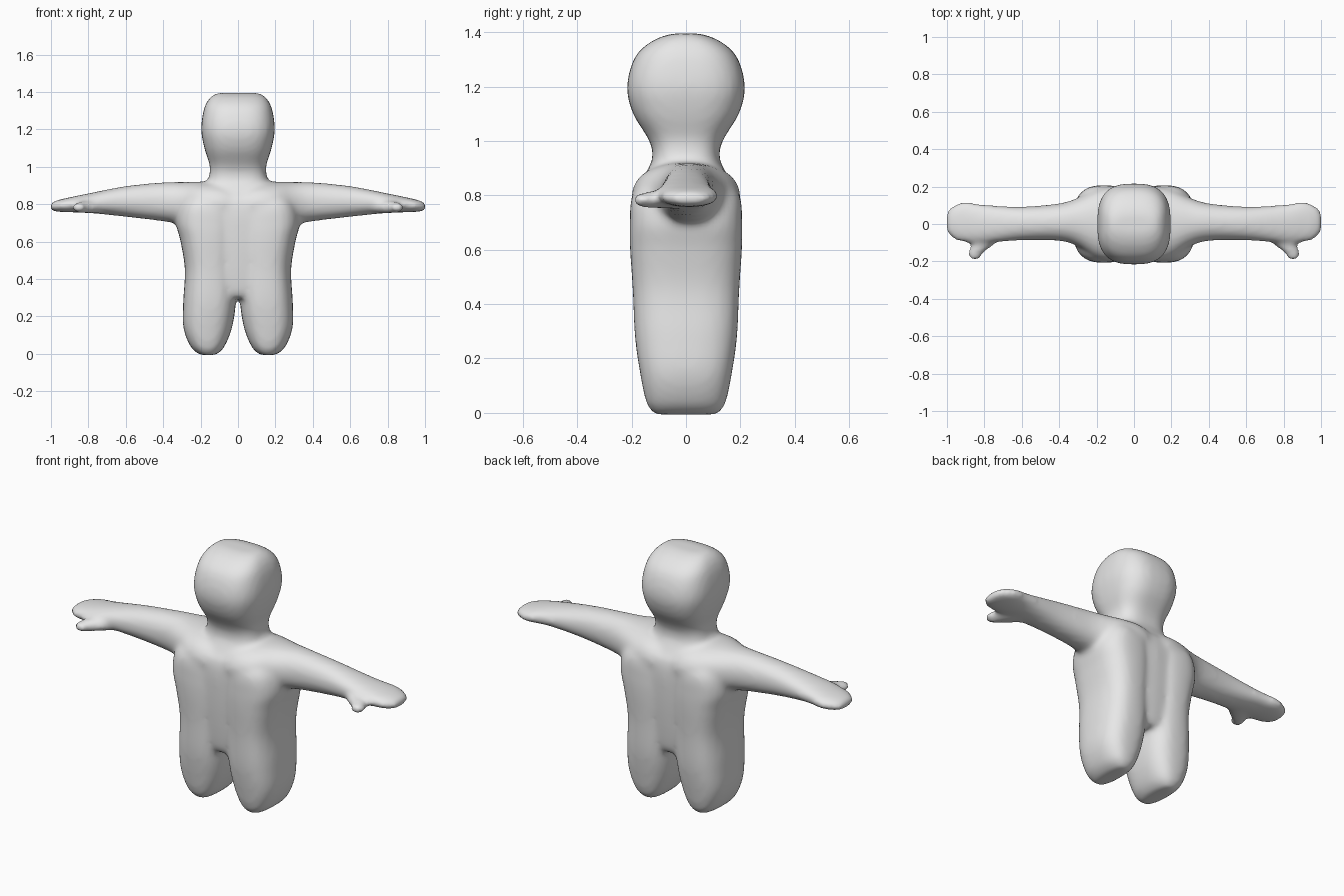
import bpy
import bmesh
from math import cos, sin, pi, copysign

SIDES = 32   # points round each cross-section
STEPS = 5    # in-between rings per section

cube = bpy.data.objects.get("Cube")
if cube:
    bpy.data.objects.remove(cube, do_unlink=True)

clay = bpy.data.materials.new("clay_grey")
clay.use_nodes = True
clay.diffuse_color = (0.8, 0.8, 0.8, 1)
clay.node_tree.nodes["Principled BSDF"].inputs["Base Color"].default_value = (0.8, 0.8, 0.8, 1)


def spline(a, b, c, d, t):
    """Smooth value between b and c."""
    return b + 0.5 * t * (c - a + t * (2 * a - 5 * b + 4 * c - d + t * (3 * (b - c) + d - a)))


def rings_of(sections):
    last = len(sections) - 1
    for i in range(last):
        quad = [sections[min(max(i + k, 0), last)] for k in (-1, 0, 1, 2)]
        for s in range(STEPS):
            yield [spline(*v, s / STEPS) for v in zip(*quad)]
    yield sections[last]


def loft(bm, sections, place, power=2.5):
    """Closed skin over sections of (position, centre u, centre v, half u, half v)."""
    def bulge(w):
        return copysign(abs(w) ** (2 / power), w)

    rings = []
    for p, cu, cv, hu, hv in rings_of(sections):
        angles = [2 * pi * k / SIDES for k in range(SIDES)]
        rings.append([bm.verts.new(place(p, cu + hu * bulge(cos(a)), cv + hv * bulge(sin(a))))
                      for a in angles])
    for low, high in zip(rings, rings[1:]):
        for k in range(SIDES):
            n = (k + 1) % SIDES
            bm.faces.new((low[k], low[n], high[n], high[k]))
    bm.faces.new(rings[0])
    bm.faces.new(rings[-1])


bm = bmesh.new()

# Head and neck, running down into the chest
head = [(0.75, 0, 0, .20, .19), (.85, 0, 0, .19, .165), (.93, 0, 0, .16, .125),
        (1.0, 0, 0, .15, .135), (1.1, 0, 0, .18, .195), (1.2, 0, 0, .197, .217),
        (1.31, 0, 0, .182, .187), (1.37, 0, 0, .15, .12), (1.395, 0, 0, .11, .05)]
loft(bm, head, lambda z, x, y: (x, y, z), 2.8)

# Middle of the torso, a little thinner than the side lobes
torso = [(.30, 0, 0, .12, .15), (.36, 0, 0, .15, .172), (.6, 0, 0, .18, .193),
         (.8, 0, 0, .2, .192), (.87, 0, 0, .17, .15)]
loft(bm, torso, lambda z, x, y: (x, y, z), 3)

# Side lobe of the torso and leg
leg = [(-.006, .16, 0, .04, .115), (.035, .163, 0, .088, .145), (.14, .162, 0, .13, .168),
       (.28, .152, 0, .141, .188), (.45, .148, 0, .136, .196), (.6, .155, 0, .152, .206),
       (.7, .162, 0, .168, .207), (.8, .16, 0, .15, .198), (.88, .15, 0, .1, .14)]

# Shoulder, arm and mitten hand
arm = [(0, 0, .80, .18, .09), (.1, 0, .795, .2, .125), (.2, 0, .795, .185, .126),
       (.3, .01, .805, .13, .114), (.4, .01, .813, .1, .104), (.6, .003, .815, .09, .082),
       (.8, 0, .806, .103, .052), (.9, .01, .797, .109, .04), (.965, .01, .791, .09, .031),
       (1.004, .01, .787, .05, .018)]

# Thumb pointing forward
thumb = [(-.03, .75, .79, .09, .04), (-.11, .81, .785, .062, .032),
         (-.16, .848, .783, .038, .027), (-.192, .85, .782, .028, .018)]

for side in (1, -1):
    loft(bm, leg, lambda z, x, y: (side * x, y, z), 2.7)
    loft(bm, arm, lambda x, y, z: (side * x, y, z), 2.2)
    loft(bm, thumb, lambda y, x, z: (side * x, y, z), 2.2)

bmesh.ops.recalc_face_normals(bm, faces=bm.faces)
mesh = bpy.data.meshes.new("body")
bm.to_mesh(mesh)
bm.free()
mesh.materials.append(clay)
body = bpy.data.objects.new("body", mesh)
bpy.context.collection.objects.link(body)
for face in mesh.polygons:
    face.use_smooth = True

# Fuse the parts into one skin and soften the joins
fuse = body.modifiers.new("fuse", 'REMESH')
fuse.mode = 'VOXEL'
fuse.voxel_size = 0.014
fuse.use_smooth_shade = True
soften = body.modifiers.new("soften", 'SMOOTH')
soften.factor = 0.5
soften.iterations = 10
